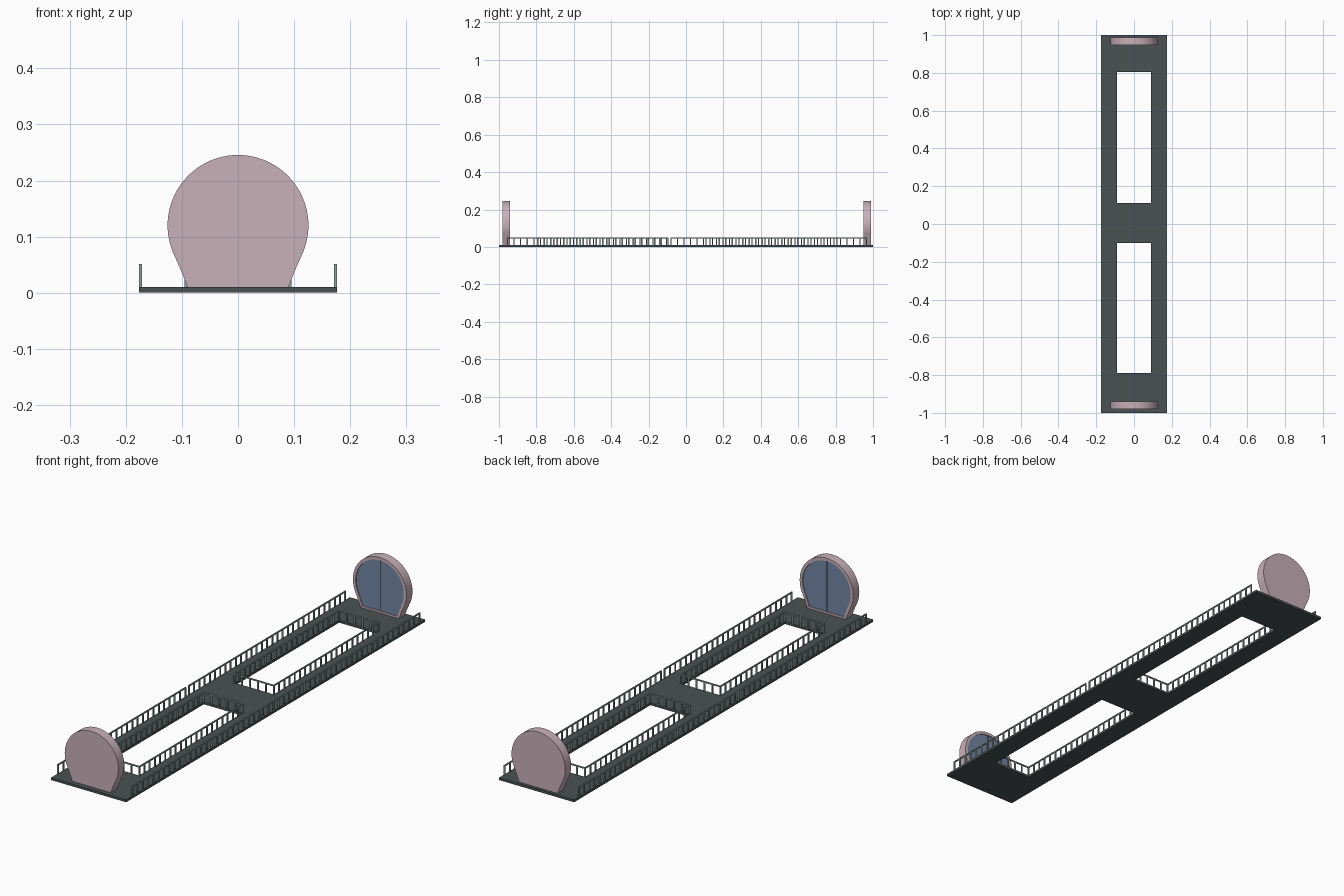
import bpy, bmesh, math
from mathutils import Matrix, Vector

if "Cube" in bpy.data.objects:
    bpy.data.objects.remove(bpy.data.objects["Cube"])


def material(name, rgb):
    m = bpy.data.materials.new(name)
    m.diffuse_color = (*rgb, 1)
    m.use_nodes = True
    m.node_tree.nodes["Principled BSDF"].inputs["Base Color"].default_value = m.diffuse_color
    return m


DARK = material("dark_deck", (0.07, 0.085, 0.085))
RAIL = material("rail_green_grey", (0.28, 0.37, 0.34))
PINK = material("pink_frame", (0.58, 0.44, 0.48))
BLUE = material("blue_door", (0.17, 0.24, 0.37))
BLACK = material("black_gap", (0.01, 0.01, 0.012))


def finish(bm, name, mat):
    bmesh.ops.recalc_face_normals(bm, faces=bm.faces)
    me = bpy.data.meshes.new(name)
    bm.to_mesh(me)
    bm.free()
    ob = bpy.data.objects.new(name, me)
    bpy.context.collection.objects.link(ob)
    me.materials.append(mat)
    return ob


def box(bm, lo, hi):
    lo, hi = Vector(lo), Vector(hi)
    m = Matrix.Translation((lo + hi) / 2) @ Matrix.Diagonal((*(hi - lo), 1))
    bmesh.ops.create_cube(bm, size=1, matrix=m)


# Deck: a grid of cells with the two openings left out, then extruded
DECK_X, DECK_Z, HOLE_X = 0.176, 0.01, 0.09
HOLES = [(-0.79, -0.10), (0.11, 0.805)]
xs = [-DECK_X, -HOLE_X, HOLE_X, DECK_X]
ys = [-1, *HOLES[0], *HOLES[1], 1]
bm = bmesh.new()
grid = [[bm.verts.new((x, y, 0)) for x in xs] for y in ys]
for j in range(5):
    for i in range(3):
        if i == 1 and j in (1, 3):
            continue
        bm.faces.new((grid[j][i], grid[j][i + 1], grid[j + 1][i + 1], grid[j + 1][i]))
top = bmesh.ops.extrude_face_region(bm, geom=bm.faces[:])["geom"]
bmesh.ops.translate(bm, vec=(0, 0, DECK_Z),
                    verts=[g for g in top if isinstance(g, bmesh.types.BMVert)])
finish(bm, "deck", DARK)


# Railings: evenly spaced posts under a thin top bar
def railing(name, a, b, spacing=0.035, post=0.006, depth=0.005, height=0.051):
    a, b = Vector((*a, 0)), Vector((*b, 0))
    along = (b - a).normalized()
    side = Vector((abs(along.y), abs(along.x), 0)) * depth / 2
    half = Vector((abs(along.x), abs(along.y), 0)) * post / 2
    bm = bmesh.new()
    n = max(1, round((b - a).length / spacing))
    for i in range(n + 1):
        p = a.lerp(b, i / n)
        box(bm, p - side - half + Vector((0, 0, DECK_Z)),
            p + side + half + Vector((0, 0, height - 0.005)))
    box(bm, a - side - half + Vector((0, 0, height - 0.005)),
        b + side + half + Vector((0, 0, height)))
    finish(bm, name, RAIL)


for label, s in (("left", -1), ("right", 1)):
    x = s * (DECK_X - 0.0025)
    railing(f"outer_railing_{label}_front", (x, -0.955), (x, -0.105))
    railing(f"outer_railing_{label}_back", (x, -0.08), (x, 0.965))

for label, (y0, y1) in zip(("front", "back"), HOLES):
    x, y0, y1 = HOLE_X + 0.0025, y0 - 0.0025, y1 + 0.0025
    railing(f"{label}_opening_railing_left", (-x, y0), (-x, y1))
    railing(f"{label}_opening_railing_right", (x, y0), (x, y1))
    railing(f"{label}_opening_railing_near", (-x, y0), (x, y0))
    railing(f"{label}_opening_railing_far", (-x, y1), (x, y1))


# Doorways: round profile tapering to a narrower foot
CZ, R = 0.12, 0.1255


def profile(inset, floor, foot):
    r, start = R - inset, -25
    pts = [(r * math.cos(math.radians(t)), CZ + r * math.sin(math.radians(t)))
           for t in [start + i * (180 - 2 * start) / 56 for i in range(57)]]
    ex, ez = pts[0]
    mid = ((foot + ex) / 2 - 0.0008, (floor + ez) / 2)
    return [(foot, floor), mid] + pts + [(-mid[0], mid[1]), (-foot, floor)]


def slab(bm, pts, y0, y1):
    f = bm.faces.new([bm.verts.new((x, y0, z)) for x, z in pts])
    ext = bmesh.ops.extrude_face_region(bm, geom=[f])["geom"]
    bmesh.ops.translate(bm, vec=(0, y1 - y0, 0),
                        verts=[g for g in ext if isinstance(g, bmesh.types.BMVert)])


def doorway(label, y_out, y_in):
    d = 1 if y_in > y_out else -1
    outer, inner = profile(0, DECK_Z, 0.09), profile(0.013, 0.018, 0.082)
    y_rec = y_in - d * 0.008

    # frame: outer shell, rim face and recess
    bm = bmesh.new()
    rings = [[bm.verts.new((x, y, z)) for x, z in pts]
             for pts, y in ((outer, y_out), (outer, y_in), (inner, y_in), (inner, y_rec))]
    n = len(outer)
    for a, b in zip(rings, rings[1:]):
        for i in range(n):
            k = (i + 1) % n
            bm.faces.new((a[i], a[k], b[k], b[i]))
    bm.faces.new(rings[0])
    bm.faces.new(rings[-1])
    frame = finish(bm, f"{label}_door_frame", PINK)
    bpy.ops.object.select_all(action='DESELECT')
    frame.select_set(True)
    bpy.context.view_layer.objects.active = frame
    bpy.ops.object.shade_smooth_by_angle(angle=math.radians(30))

    # two door leaves with a dark seam between them
    gap = 0.002
    leaf = [p for p in inner if p[0] > gap]
    leaf += [(gap, CZ + R - 0.013), (gap, 0.018)]
    for side, s in (("left", -1), ("right", 1)):
        bm = bmesh.new()
        slab(bm, [(s * x, z) for x, z in leaf], y_rec, y_in - d * 0.004)
        finish(bm, f"{label}_door_leaf_{side}", BLUE)
    bm = bmesh.new()
    ya, yb = sorted((y_rec, y_in - d * 0.0045))
    box(bm, (-gap, ya, 0.018), (gap, yb, CZ + R - 0.013))
    finish(bm, f"{label}_door_seam", BLACK)


doorway("front", -0.98, -0.94)
doorway("back", 0.988, 0.948)
